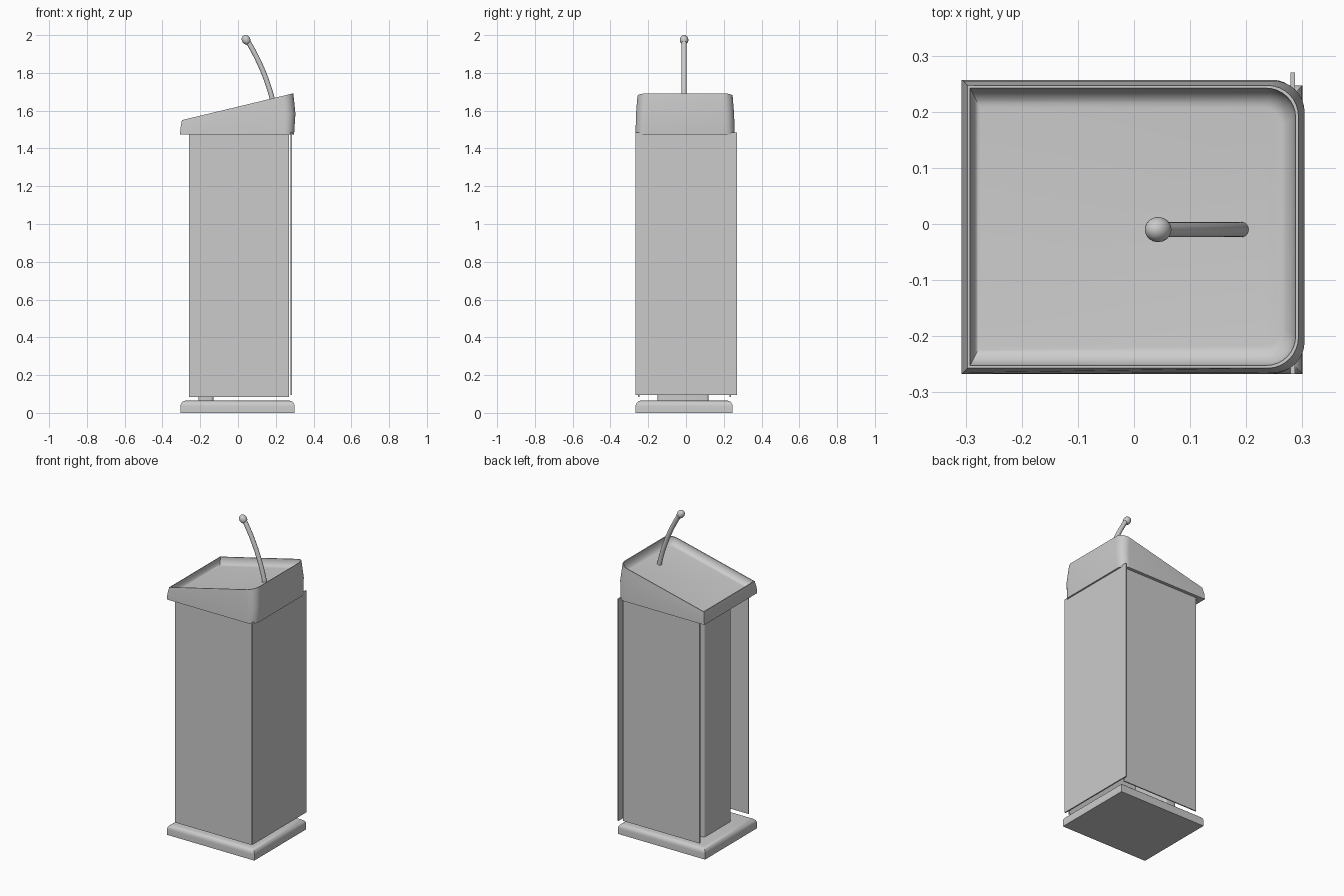
import bpy, bmesh, math
from mathutils import Vector

cube = bpy.data.objects.get("Cube")
if cube:
    bpy.data.objects.remove(cube, do_unlink=True)

grey = bpy.data.materials.new("plain_grey")
grey.use_nodes = True
grey.diffuse_color = (0.6, 0.6, 0.6, 1)
grey.node_tree.nodes["Principled BSDF"].inputs["Base Color"].default_value = (0.6, 0.6, 0.6, 1)


def finish(name, bm, smooth=False):
    bmesh.ops.recalc_face_normals(bm, faces=bm.faces)
    mesh = bpy.data.meshes.new(name)
    bm.to_mesh(mesh)
    bm.free()
    obj = bpy.data.objects.new(name, mesh)
    bpy.context.scene.collection.objects.link(obj)
    mesh.materials.append(grey)
    if smooth:
        bpy.ops.object.select_all(action='DESELECT')
        obj.select_set(True)
        bpy.context.view_layer.objects.active = obj
        bpy.ops.object.shade_smooth_by_angle(angle=math.radians(35))
    return obj


def box(name, lo, hi, bevel=0, pick=None):
    """Box between two corners; edges chosen by pick get a rounded bevel."""
    bm = bmesh.new()
    bmesh.ops.create_cube(bm, size=1)
    lo, hi = Vector(lo), Vector(hi)
    for v in bm.verts:
        v.co = Vector(l + (h - l) * (c + 0.5) for l, h, c in zip(lo, hi, v.co))
    if bevel:
        edges = [e for e in bm.edges if pick(*[v.co for v in e.verts])]
        bmesh.ops.bevel(bm, geom=edges, offset=bevel, segments=6, profile=0.5, affect='EDGES')
    return finish(name, bm, bevel > 0)


def loft(bm, rings, cap_start=True, cap_end=True):
    rows = [[bm.verts.new(p) for p in ring] for ring in rings]
    for a, b in zip(rows, rows[1:]):
        for i in range(len(a)):
            j = (i + 1) % len(a)
            bm.faces.new((a[i], a[j], b[j], b[i]))
    if cap_start:
        bm.faces.new(rows[0])
    if cap_end:
        bm.faces.new(rows[-1])


# Base plinth with rounded top edges
box("base", (-0.305, -0.267, 0), (0.30, 0.247, 0.065), 0.03,
    lambda a, b: a.z > 0.06 and b.z > 0.06)

# Column with rounded upright edges
box("column", (-0.21, -0.15, 0.06), (-0.13, 0.12, 1.48), 0.015,
    lambda a, b: abs(a.z - b.z) > 1)

# Thin cladding panels
for name, y in (("right_panel", -0.254), ("left_panel", 0.230)):
    box(name, (-0.26, y, 0.085), (0.27, y + 0.007, 1.48))
box("end_panel", (0.279, -0.267, 0.095), (0.287, 0.27, 1.485))


# Sloping desk: outline with square low end and rounded high end
def outline(x0, x1, half, radius, height):
    pts = [(x0, half), (x0, -half)]
    for side in (-1, 1):
        for k in range(9):
            t = math.pi / 2 * (k / 8 if side < 0 else 1 - k / 8)
            pts.append((x1 - radius + radius * math.sin(t),
                        side * (half - radius + radius * math.cos(t))))
    return [(x, y - 0.005, height(x)) for x, y in pts]


def rim(x):
    return 1.55 + (x + 0.297) * 0.24


def below(depth):
    return lambda x: rim(x) - depth


def partway(f):
    return lambda x: 1.475 + (rim(x) - 1.475) * f


rings = [outline(-0.307, 0.297, 0.262, 0.05, partway(0)),
         outline(-0.304, 0.304, 0.260, 0.055, partway(0.5)),
         outline(-0.297, 0.293, 0.252, 0.055, partway(1)),
         outline(-0.292, 0.288, 0.247, 0.052, partway(1))]
# Dished tray inside the rim
for k in range(1, 9):
    t = math.pi / 2 * k / 8
    s = 1 - math.cos(t)
    rings.append(outline(-0.292 + 0.018 * s, 0.288 - 0.025 * s, 0.247 - 0.035 * s,
                         0.052 - 0.02 * s, below(0.045 * math.sin(t))))
bm = bmesh.new()
loft(bm, rings)
finish("desk_top", bm, True)

# Gooseneck microphone: curved stem swept along a quadratic arc
start, bend, tip = Vector((0.196, 0, 1.60)), Vector((0.155, 0, 1.80)), Vector((0.05, 0, 1.97))
rings = []
for k in range(17):
    t = k / 16
    p = start * (1 - t) ** 2 + bend * 2 * t * (1 - t) + tip * t * t
    along = ((bend - start) * (1 - t) + (tip - bend) * t).normalized()
    side = Vector((along.z, 0, -along.x))
    rings.append([p + (side * math.cos(a) + Vector((0, 1, 0)) * math.sin(a)) * 0.0135
                  + Vector((0, -0.01, 0))
                  for a in (math.tau * i / 16 for i in range(16))])
bm = bmesh.new()
loft(bm, rings)
finish("microphone_stem", bm, True)

# Microphone capsule, slightly stretched along the stem
bm = bmesh.new()
bmesh.ops.create_uvsphere(bm, u_segments=20, v_segments=12, radius=0.0225)
for v in bm.verts:
    v.co.z *= 1.2
capsule = finish("microphone_capsule", bm, True)
capsule.location = (0.043, -0.01, 1.9745)
capsule.rotation_euler = (0, math.radians(-32), 0)
